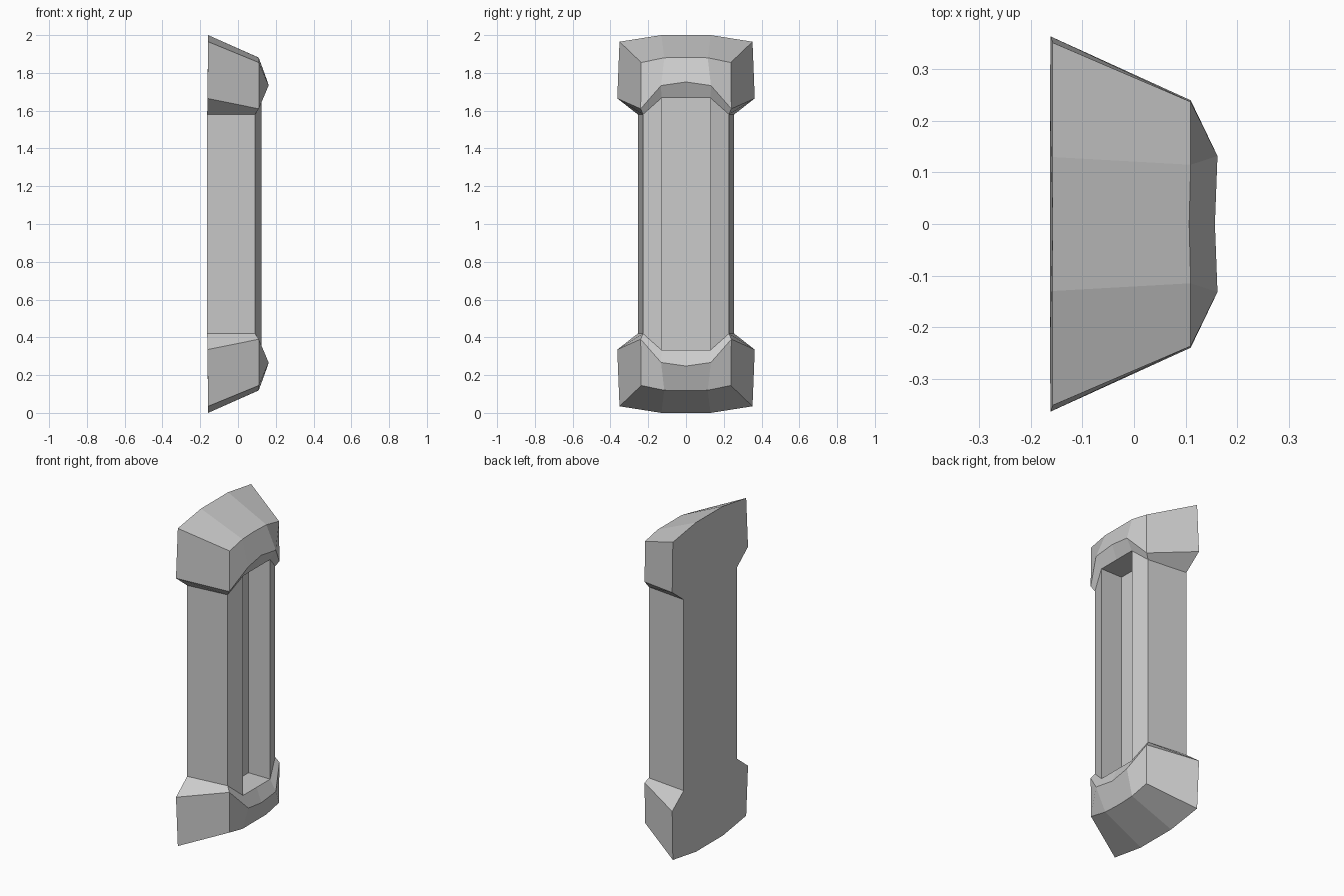
import bpy
import bmesh
from mathutils import Vector

cube = bpy.data.objects.get("Cube")
if cube:
    bpy.data.objects.remove(cube, do_unlink=True)

# Single light grey material
grey = bpy.data.materials.new("light_grey")
grey.use_nodes = True
colour = (0.6, 0.6, 0.6, 1)
grey.diffuse_color = colour
grey.node_tree.nodes["Principled BSDF"].inputs["Base Color"].default_value = colour

# Corner points of one quarter (y >= 0, upper half), measured from mid height
P = {
    # column section: back edge, front edge, lip of the recess, recess floor
    "back": (-0.163, 0.255, 0.58), "back_mid": (-0.163, 0, 0.58),
    "front": (0.09, 0.228, 0.58),
    "lip": (0.125, 0.13, 0.667), "lip_mid": (0.125, 0, 0.667),
    "floor": (-0.02, 0.13, 0.667), "floor_mid": (-0.02, 0, 0.667),
    # cap outline at the back
    "low_back": (-0.162, 0.364, 0.665), "corner_back": (-0.158, 0.352, 0.965),
    "top_back": (-0.158, 0.13, 1), "top_back_mid": (-0.158, 0, 1),
    # cap outline at the front
    "low_front": (0.11, 0.24, 0.61), "corner_front": (0.11, 0.237, 0.855),
    "top_front": (0.11, 0.115, 0.88), "top_front_mid": (0.107, 0, 0.882),
    # projecting brow
    "brow": (0.162, 0.132, 0.733), "brow_mid": (0.157, 0, 0.752),
}


def point(name):
    """A trailing 0 drops the named point to mid height."""
    if name.endswith("0"):
        x, y, z = P[name[:-1]]
        return (x, y, 0)
    return P[name]


def quarter_part(name, faces):
    """Build faces from named points; the first face looks towards +y."""
    bm = bmesh.new()
    verts = {}
    for face in faces:
        loop = []
        for key in face.split():
            if key not in verts:
                verts[key] = bm.verts.new(point(key))
            loop.append(verts[key])
        bm.faces.new(loop)
    bmesh.ops.recalc_face_normals(bm, faces=bm.faces[:])
    bm.faces.ensure_lookup_table()
    if bm.faces[0].normal.dot(Vector((0, 1, 0))) < 0:
        bmesh.ops.reverse_faces(bm, faces=bm.faces[:])
    mesh = bpy.data.meshes.new(name)
    bm.to_mesh(mesh)
    bm.free()
    mesh.materials.append(grey)
    obj = bpy.data.objects.new(name, mesh)
    bpy.context.collection.objects.link(obj)
    obj.location.z = 1
    mirror = obj.modifiers.new("Mirror", 'MIRROR')
    mirror.use_axis = (False, True, True)
    mirror.merge_threshold = 0.0005
    return obj


# Column with a long recess on its face
quarter_part("column", [
    "back0 front0 front back",
    "front0 lip0 lip front",
    "lip0 floor0 floor lip",
    "floor0 floor_mid0 floor_mid floor",
    "lip floor floor_mid lip_mid",
    "back0 back back_mid back_mid0",
])

# Flared caps at both ends
quarter_part("end_caps", [
    "low_back low_front corner_front corner_back",
    "corner_back corner_front top_front top_back",
    "top_back top_front top_front_mid top_back_mid",
    "corner_front low_front brow top_front",
    "top_front brow brow_mid top_front_mid",
    "low_front front lip brow",
    "brow lip lip_mid brow_mid",
    "low_back back front low_front",
    "back_mid back low_back corner_back top_back top_back_mid",
])
